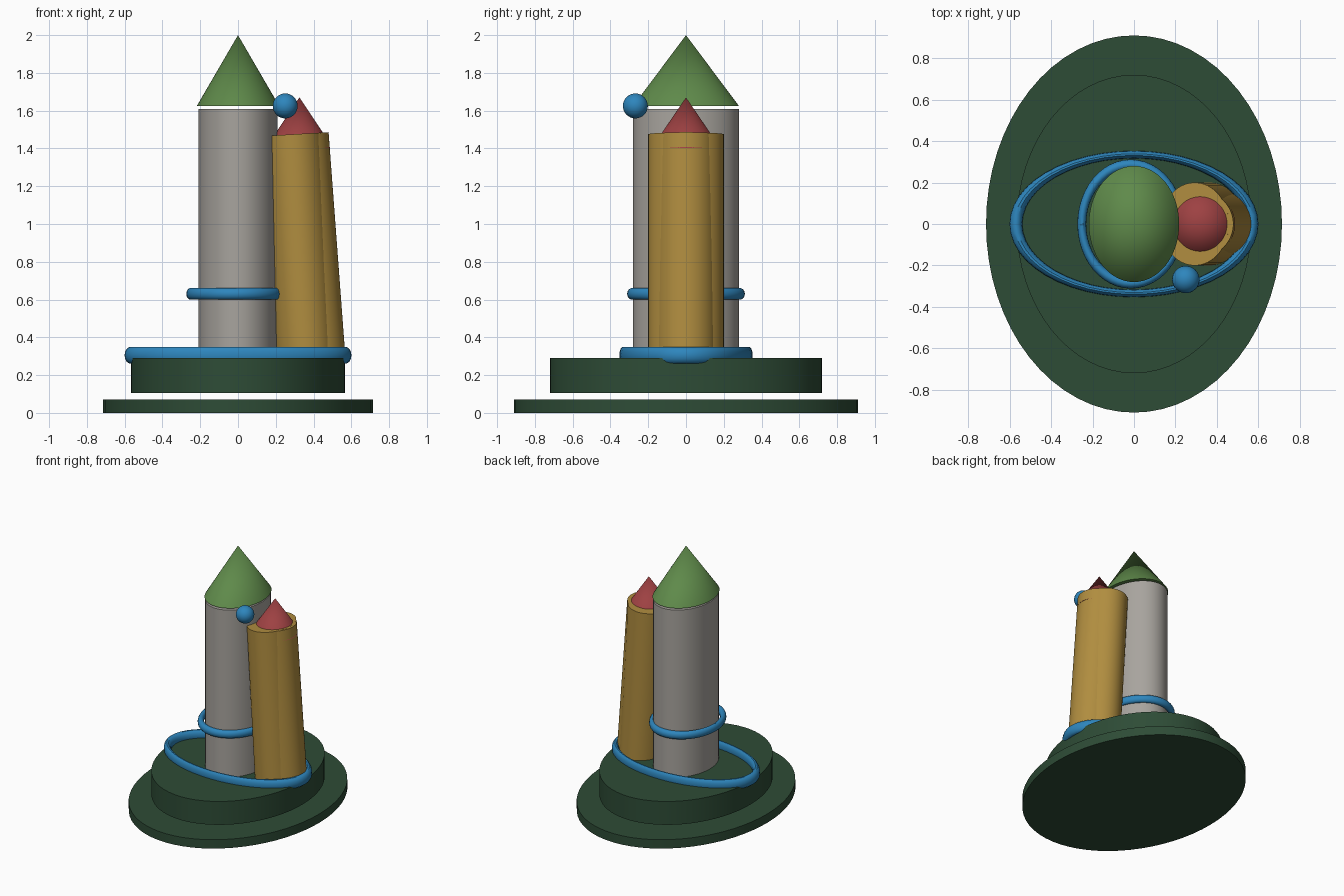
import bpy
import bmesh
import math
from mathutils import Matrix, Vector

if "Cube" in bpy.data.objects:
    bpy.data.objects.remove(bpy.data.objects["Cube"])


def material(name, rgb):
    m = bpy.data.materials.new(name)
    m.diffuse_color = (*rgb, 1)
    m.use_nodes = True
    m.node_tree.nodes["Principled BSDF"].inputs["Base Color"].default_value = m.diffuse_color
    return m


DARK_GREEN = material("dark green", (0.027, 0.072, 0.037))
LEAF_GREEN = material("leaf green", (0.114, 0.254, 0.069))
GREY = material("warm grey", (0.39, 0.37, 0.34))
GOLD = material("gold", (0.434, 0.266, 0.05))
RED = material("red", (0.34, 0.053, 0.055))
BLUE = material("blue", (0.027, 0.238, 0.51))


def finish(name, bm, mat):
    bmesh.ops.recalc_face_normals(bm, faces=bm.faces)
    mesh = bpy.data.meshes.new(name)
    bm.to_mesh(mesh)
    bm.free()
    mesh.materials.append(mat)
    mesh.shade_smooth()
    mesh.set_sharp_from_angle(angle=math.radians(35))
    ob = bpy.data.objects.new(name, mesh)
    bpy.context.scene.collection.objects.link(ob)
    return ob


def column(name, mat, bottom, top, rx, ry, pointed=False):
    """Elliptical cylinder or cone running from bottom to top."""
    a, b = Vector(bottom), Vector(top)
    axis = b - a
    bm = bmesh.new()
    bmesh.ops.create_cone(bm, cap_ends=True, segments=64, radius1=1,
                          radius2=0 if pointed else 1, depth=1)
    lean = Matrix.Rotation(math.atan2(axis.x, axis.z), 4, 'Y')
    size = Matrix.Diagonal((rx, ry, axis.length, 1))
    bm.transform(Matrix.Translation((a + b) / 2) @ lean @ size)
    return finish(name, bm, mat)


def ring(name, mat, centre, rx, ry, tube, height):
    """Elliptical ring: tube is a fraction of the radii, height is absolute."""
    bm = bmesh.new()
    n, k = 48, 14
    rows = []
    for i in range(n):
        u = 2 * math.pi * i / n
        row = []
        for j in range(k):
            v = 2 * math.pi * j / k
            r = 1 + tube * math.cos(v)
            row.append(bm.verts.new((centre[0] + rx * r * math.cos(u),
                                     centre[1] + ry * r * math.sin(u),
                                     centre[2] + height * math.sin(v))))
        rows.append(row)
    for i in range(n):
        p, q = rows[i], rows[(i + 1) % n]
        for j in range(k):
            bm.faces.new((p[j], q[j], q[(j + 1) % k], p[(j + 1) % k]))
    return finish(name, bm, mat)


# Stepped oval base, with a small gap between the slabs
column("lower_base", DARK_GREEN, (0, 0, 0), (0, 0, 0.07), 0.714, 0.91)
column("upper_base", DARK_GREEN, (0, 0, 0.105), (0, 0, 0.29), 0.567, 0.72)

# Main tower and roof
column("tower", GREY, (0, 0, 0.28), (0, 0, 1.61), 0.21, 0.28)
column("tower_roof", LEAF_GREEN, (0, 0, 1.625), (0, 0, 2.0), 0.218, 0.28, True)

# Leaning side tower made of two overlapping shafts
column("side_tower_wide", GOLD, (0.365, 0, 0.27), (0.293, 0, 1.475), 0.165, 0.2)
column("side_tower_deep", GOLD, (0.395, 0, 0.27), (0.305, 0, 1.473), 0.175, 0.165)

# Side tower roof with a lower skirt just breaking through the shaft
column("side_roof", RED, (0.325, 0, 1.45), (0.325, 0, 1.67), 0.147, 0.15, True)
column("side_roof_skirt", RED, (0.335, 0, 1.40), (0.33, 0, 1.62), 0.153, 0.15, True)

# Rings and ball
ring("base_ring", BLUE, (0, 0, 0.305), 0.57, 0.335, 0.054, 0.044)
ring("tower_ring", BLUE, (-0.015, 0, 0.63), 0.237, 0.286, 0.09, 0.031)
bm = bmesh.new()
bmesh.ops.create_uvsphere(bm, u_segments=32, v_segments=16, radius=0.066,
                          matrix=Matrix.Translation((0.25, -0.268, 1.625)))
finish("ball", bm, BLUE)
